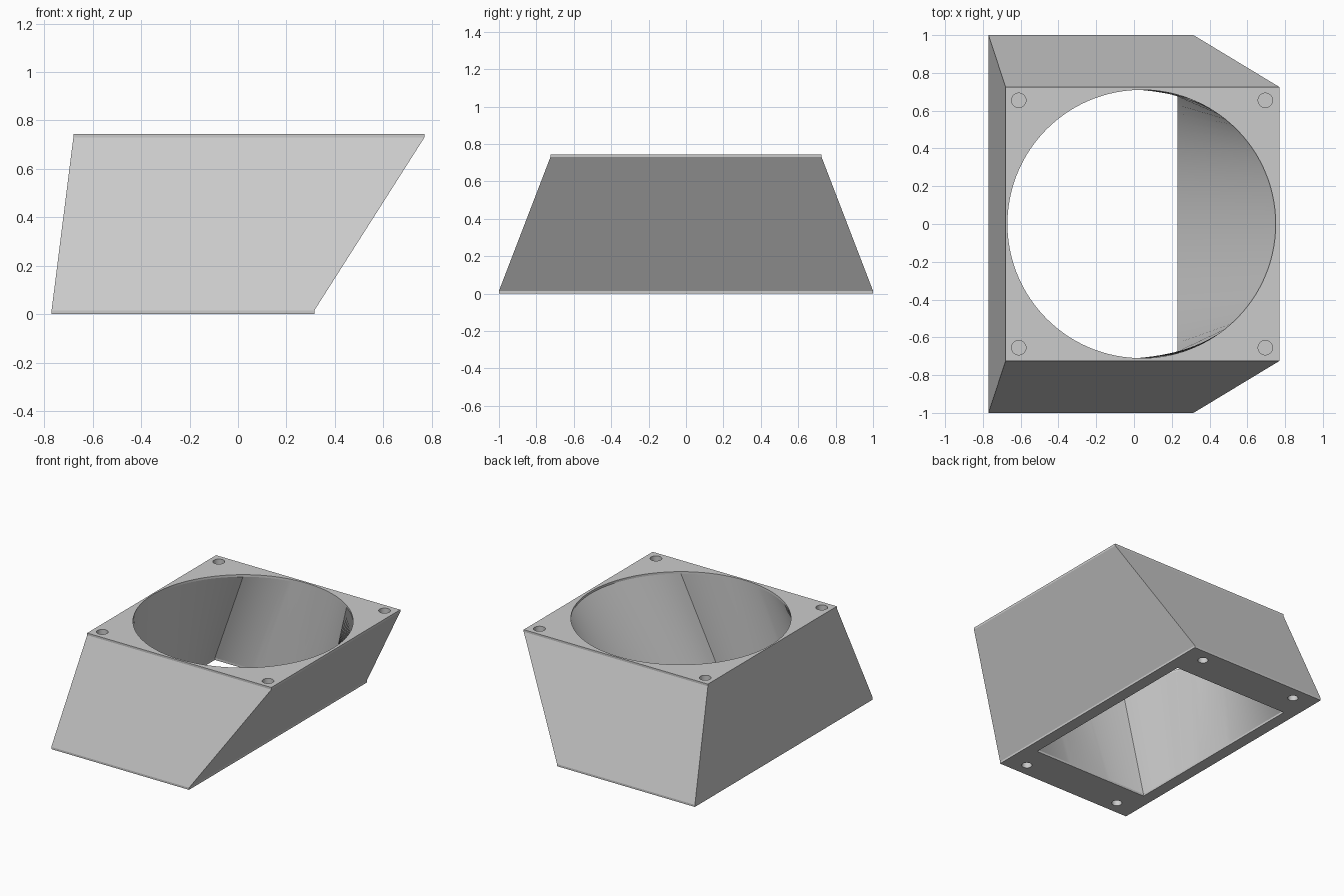
import bpy, bmesh
from math import sin, cos, radians

if "Cube" in bpy.data.objects:
    bpy.data.objects.remove(bpy.data.objects["Cube"], do_unlink=True)

grey = bpy.data.materials.new("light grey")
grey.use_nodes = True
grey.diffuse_color = (0.6, 0.6, 0.6, 1)
grey.node_tree.nodes["Principled BSDF"].inputs["Base Color"].default_value = (0.6, 0.6, 0.6, 1)

HEIGHT, LIP = 0.745, 0.015
HOLE_DEPTH = 0.05


def loft(name, rings):
    """Closed solid through rings of (outline, height)."""
    bm = bmesh.new()
    loops = [[bm.verts.new((x, y, z)) for x, y in outline] for outline, z in rings]
    for low, high in zip(loops, loops[1:]):
        for i in range(len(low)):
            j = (i + 1) % len(low)
            bm.faces.new((low[i], low[j], high[j], high[i]))
    bm.faces.new(loops[0][::-1])
    bm.faces.new(loops[-1])
    bmesh.ops.recalc_face_normals(bm, faces=bm.faces)
    mesh = bpy.data.meshes.new(name)
    bm.to_mesh(mesh)
    bm.free()
    mesh.materials.append(grey)
    obj = bpy.data.objects.new(name, mesh)
    bpy.context.collection.objects.link(obj)
    return obj


def rect(x0, x1, half_y, steps=1):
    """Counter-clockwise rectangle, each side split into steps."""
    c = [(x1, half_y), (x0, half_y), (x0, -half_y), (x1, -half_y)]
    return [(a[0] + (b[0] - a[0]) * k / steps, a[1] + (b[1] - a[1]) * k / steps)
            for a, b in zip(c, c[1:] + c[:1]) for k in range(steps)]


def circle(cx, cy, r, corners, steps):
    """Circle split into arcs between the given corner angles."""
    angles = [radians(a + (b - a) * k / steps)
              for a, b in zip(corners, corners[1:]) for k in range(steps)]
    return [(cx + r * cos(a), cy + r * sin(a)) for a in angles]


def cut(target, cutter):
    cutter.hide_render = True
    mod = target.modifiers.new("cut", 'BOOLEAN')
    mod.operation, mod.solver, mod.object = 'DIFFERENCE', 'EXACT', cutter
    bpy.context.view_layer.objects.active = target
    bpy.ops.object.modifier_apply(modifier=mod.name)
    bpy.data.objects.remove(cutter, do_unlink=True)


# Tapered outer body with a thin straight lip at both ends
base = rect(-0.77, 0.315, 1.0)
top = rect(-0.68, 0.77, 0.725)
body = loft("duct_adapter_body",
            [(base, 0), (base, LIP), (top, HEIGHT - LIP), (top, HEIGHT)])

# Passage blending from a rectangular inlet to a round outlet
STEPS = 32
inlet = rect(-0.686, 0.23, 0.72, STEPS)
outlet = circle(0.04, 0, 0.71, [55, 125, 235, 305, 415], STEPS)
cut(body, loft("passage_cutter", [(inlet, -0.05), (inlet, LIP),
                                  (outlet, HEIGHT - LIP), (outlet, HEIGHT + 0.05)]))

# Blind screw holes in the corners of both flanges
for xs, y, r, z0, z1 in (
        ((-0.61, 0.695), 0.655, 0.038, HEIGHT - HOLE_DEPTH, HEIGHT + 0.05),
        ((-0.61, 0.165), 0.904, 0.034, -0.05, HOLE_DEPTH)):
    for x in xs:
        for side in (-1, 1):
            ring = circle(x, y * side, r, [0, 360], 72)
            cut(body, loft("hole_cutter", [(ring, z0), (ring, z1)]))

# Smooth the curved walls, keep every real edge sharp
bpy.ops.object.select_all(action='DESELECT')
body.select_set(True)
bpy.context.view_layer.objects.active = body
bpy.ops.object.shade_smooth_by_angle(angle=radians(6))
